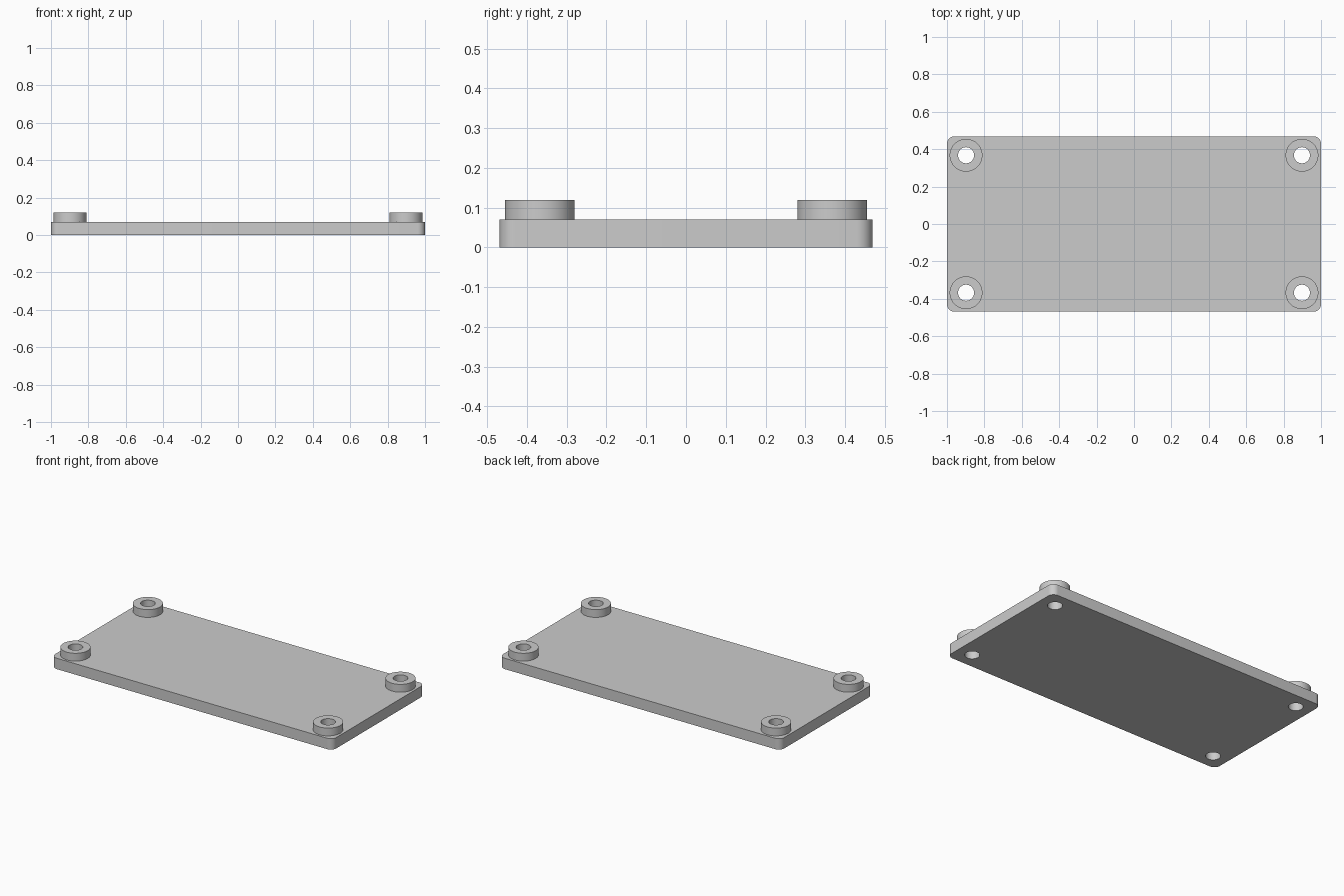
import bpy, bmesh, math

if "Cube" in bpy.data.objects:
    bpy.data.objects.remove(bpy.data.objects["Cube"])

HALF_X, HALF_Y, PLATE_H = 1.0, 0.469, 0.07
CORNER_R = 0.04
BOSS_X, BOSS_Y, BOSS_R, BOSS_TOP = 0.898, 0.3675, 0.0875, 0.12
HOLE_R = 0.043
SEGMENTS = 64
SPOTS = [(sx * BOSS_X, sy * BOSS_Y) for sx in (-1, 1) for sy in (-1, 1)]


def finish(name, bm):
    bmesh.ops.recalc_face_normals(bm, faces=bm.faces)
    mesh = bpy.data.meshes.new(name)
    bm.to_mesh(mesh)
    bm.free()
    obj = bpy.data.objects.new(name, mesh)
    bpy.context.collection.objects.link(obj)
    return obj


def posts(name, radius, z0, z1):
    """Four upright cylinders, one near each corner."""
    bm = bmesh.new()
    for x, y in SPOTS:
        new = bmesh.ops.create_cone(bm, cap_ends=True, segments=SEGMENTS,
                                    radius1=radius, radius2=radius, depth=z1 - z0)
        bmesh.ops.translate(bm, verts=new["verts"], vec=(x, y, (z0 + z1) / 2))
    return finish(name, bm)


# Plate with rounded upright corners
bm = bmesh.new()
bmesh.ops.create_cube(bm, size=1)
bmesh.ops.scale(bm, verts=bm.verts, vec=(2 * HALF_X, 2 * HALF_Y, PLATE_H))
bmesh.ops.translate(bm, verts=bm.verts, vec=(0, 0, PLATE_H / 2))
upright = [e for e in bm.edges
           if abs(e.verts[0].co.z - e.verts[1].co.z) > PLATE_H / 2]
bmesh.ops.bevel(bm, geom=upright, offset=CORNER_R, segments=10,
                profile=0.5, affect='EDGES')
plate = finish("mounting_plate", bm)

# Raised corner bosses, then screw holes through everything
bosses = posts("boss_helper", BOSS_R, PLATE_H / 2, BOSS_TOP)
holes = posts("hole_cutter", HOLE_R, -0.1, BOSS_TOP + 0.1)

bpy.context.view_layer.objects.active = plate
plate.select_set(True)
for helper, operation in ((bosses, 'UNION'), (holes, 'DIFFERENCE')):
    helper.hide_render = True
    mod = plate.modifiers.new(helper.name, 'BOOLEAN')
    mod.operation = operation
    mod.solver = 'EXACT'
    mod.object = helper
    bpy.ops.object.modifier_apply(modifier=mod.name)
    bpy.data.objects.remove(helper)

bpy.ops.object.shade_smooth_by_angle(angle=math.radians(30))
